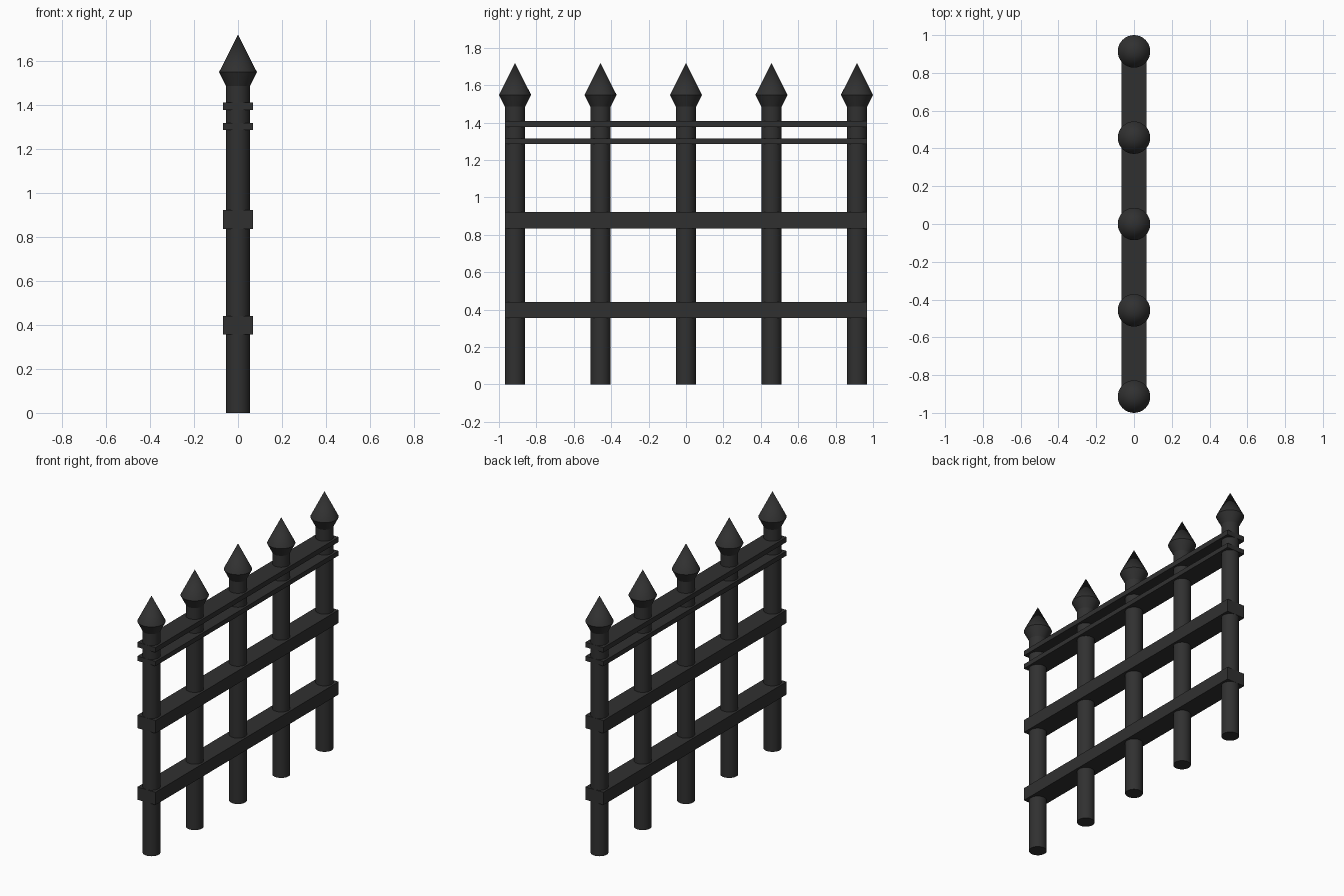
import bpy, bmesh, math

if "Cube" in bpy.data.objects:
    bpy.data.objects.remove(bpy.data.objects["Cube"])

iron = bpy.data.materials.new("dark_iron")
iron.diffuse_color = (0.03, 0.03, 0.03, 1)
iron.use_nodes = True
iron.node_tree.nodes["Principled BSDF"].inputs["Base Color"].default_value = iron.diffuse_color


def finish(obj):
    obj.data.materials.append(iron)
    return obj


def lathe(name, profile, y, sides=32):
    """Spin an (r, z) profile about a vertical axis; r = 0 makes a tip, open ends are capped."""
    bm = bmesh.new()
    rings = []
    for r, z in profile:
        count = sides if r > 0 else 1
        rings.append([bm.verts.new((r * math.cos(2 * math.pi * i / sides),
                                    r * math.sin(2 * math.pi * i / sides), z))
                      for i in range(count)])
    for a, b in zip(rings, rings[1:]):
        for i in range(sides):
            j = (i + 1) % sides
            bm.faces.new((a[i], a[j], b[0]) if len(b) == 1 else (a[i], a[j], b[j], b[i]))
    bm.faces.new(rings[0][::-1])
    if len(rings[-1]) > 1:
        bm.faces.new(rings[-1])
    mesh = bpy.data.meshes.new(name)
    bm.to_mesh(mesh)
    bm.free()
    obj = bpy.data.objects.new(name, mesh)
    obj.location.y = y
    bpy.context.collection.objects.link(obj)
    bpy.ops.object.select_all(action='DESELECT')
    obj.select_set(True)
    bpy.context.view_layer.objects.active = obj
    bpy.ops.object.shade_smooth_by_angle(angle=math.radians(30))
    return finish(obj)


def rail(name, z0, z1):
    bpy.ops.mesh.primitive_cube_add(size=1, location=(0, 0, (z0 + z1) / 2))
    obj = bpy.context.object
    obj.name = name
    obj.scale = (0.134, 1.936, z1 - z0)
    bpy.ops.object.transform_apply(location=False, rotation=False, scale=True)
    return finish(obj)


# Five round posts with spear finials
for i in range(5):
    y = (i - 2) * 0.457
    lathe(f"post_{i + 1}", [(0.054, 0), (0.054, 1.485)], y)
    lathe(f"finial_{i + 1}", [(0.054, 1.485), (0.086, 1.548), (0, 1.718)], y)

# Two heavy lower rails and two thin upper rails
rail("bottom_rail", 0.356, 0.441)
rail("middle_rail", 0.835, 0.921)
rail("thin_rail_lower", 1.285, 1.316)
rail("thin_rail_upper", 1.376, 1.409)
